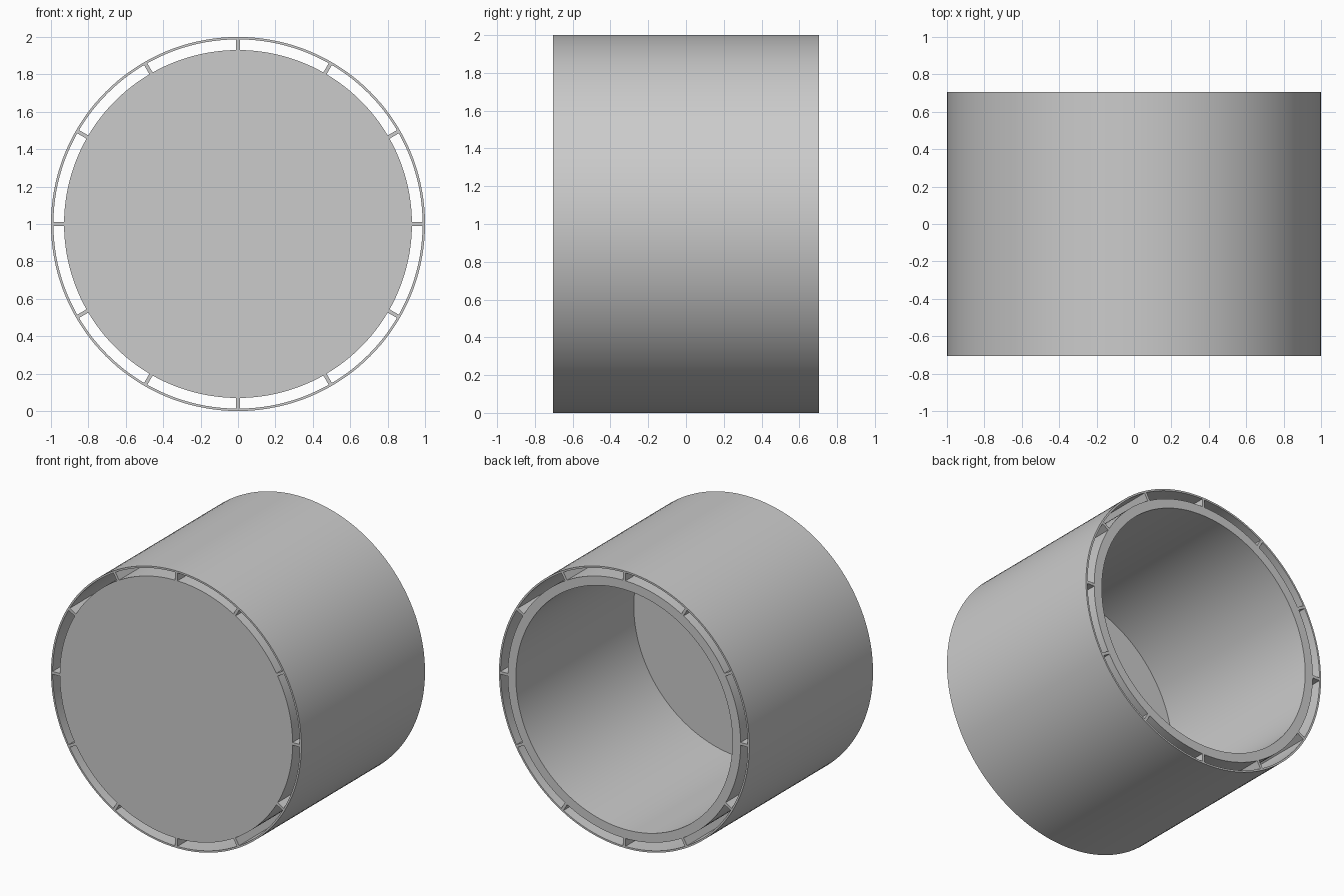
import bpy, bmesh
from math import cos, sin, pi, radians
from mathutils import Matrix, Vector

cube = bpy.data.objects.get("Cube")
if cube:
    bpy.data.objects.remove(cube, do_unlink=True)

HALF = 0.705          # half length along y
SHELL_IN = 0.987      # inner radius of the thin outer sleeve
CUP_OUT = 0.93        # outer radius of the cup
WALL = 0.065          # cup wall and floor thickness
RIBS = 12
SEGMENTS = 144
CENTRE = Vector((0, 0, 1))

grey = bpy.data.materials.new("plain grey")
grey.use_nodes = True
grey.diffuse_color = (0.6, 0.6, 0.6, 1)
grey.node_tree.nodes["Principled BSDF"].inputs["Base Color"].default_value = (0.6, 0.6, 0.6, 1)


def finish(name, bm):
    """Turn a bmesh into a named, smooth-shaded object."""
    bmesh.ops.recalc_face_normals(bm, faces=bm.faces)
    mesh = bpy.data.meshes.new(name)
    bm.to_mesh(mesh)
    bm.free()
    mesh.materials.append(grey)
    obj = bpy.data.objects.new(name, mesh)
    obj.location = CENTRE
    bpy.context.collection.objects.link(obj)
    bpy.ops.object.select_all(action='DESELECT')
    obj.select_set(True)
    bpy.context.view_layer.objects.active = obj
    bpy.ops.object.shade_smooth_by_angle(angle=radians(30))
    return obj


def lathe(name, profile, closed):
    """Revolve (radius, y) points about the y axis; open profiles end on the axis."""
    bm = bmesh.new()
    rings = []
    for r, y in profile:
        if r == 0:
            rings.append([bm.verts.new((0, y, 0))])
        else:
            angles = [2 * pi * i / SEGMENTS for i in range(SEGMENTS)]
            rings.append([bm.verts.new((r * cos(a), y, r * sin(a))) for a in angles])
    pairs = list(zip(rings, rings[1:]))
    if closed:
        pairs.append((rings[-1], rings[0]))
    for a, b in pairs:
        if len(a) == 1 or len(b) == 1:
            bm.faces.new(a if len(b) == 1 else b)
            continue
        for i in range(SEGMENTS):
            j = (i + 1) % SEGMENTS
            bm.faces.new((a[i], a[j], b[j], b[i]))
    # Discs are single faces, so their unused centre points go
    bmesh.ops.delete(bm, geom=[v for v in bm.verts if not v.link_faces], context='VERTS')
    return finish(name, bm)


# Thin outer sleeve, open at both ends
lathe("outer_sleeve", [(1, -HALF), (1, HALF), (SHELL_IN, HALF), (SHELL_IN, -HALF)], True)

# Inner cup: closed at the front, open at the back
bore = CUP_OUT - WALL
lathe("inner_cup", [(0, -HALF), (CUP_OUT, -HALF), (CUP_OUT, HALF),
                    (bore, HALF), (bore, WALL - HALF), (0, WALL - HALF)], False)

# Radial ribs joining cup and sleeve, slightly sunk into both
inner, outer = CUP_OUT - 0.003, SHELL_IN + 0.003
bm = bmesh.new()
for i in range(RIBS):
    place = (Matrix.Rotation(2 * pi * i / RIBS, 4, 'Y')
             @ Matrix.Translation(((inner + outer) / 2, 0, 0))
             @ Matrix.Diagonal((outer - inner, 2 * HALF, 0.02, 1)))
    bmesh.ops.create_cube(bm, size=1, matrix=place)
finish("spacer_ribs", bm)
